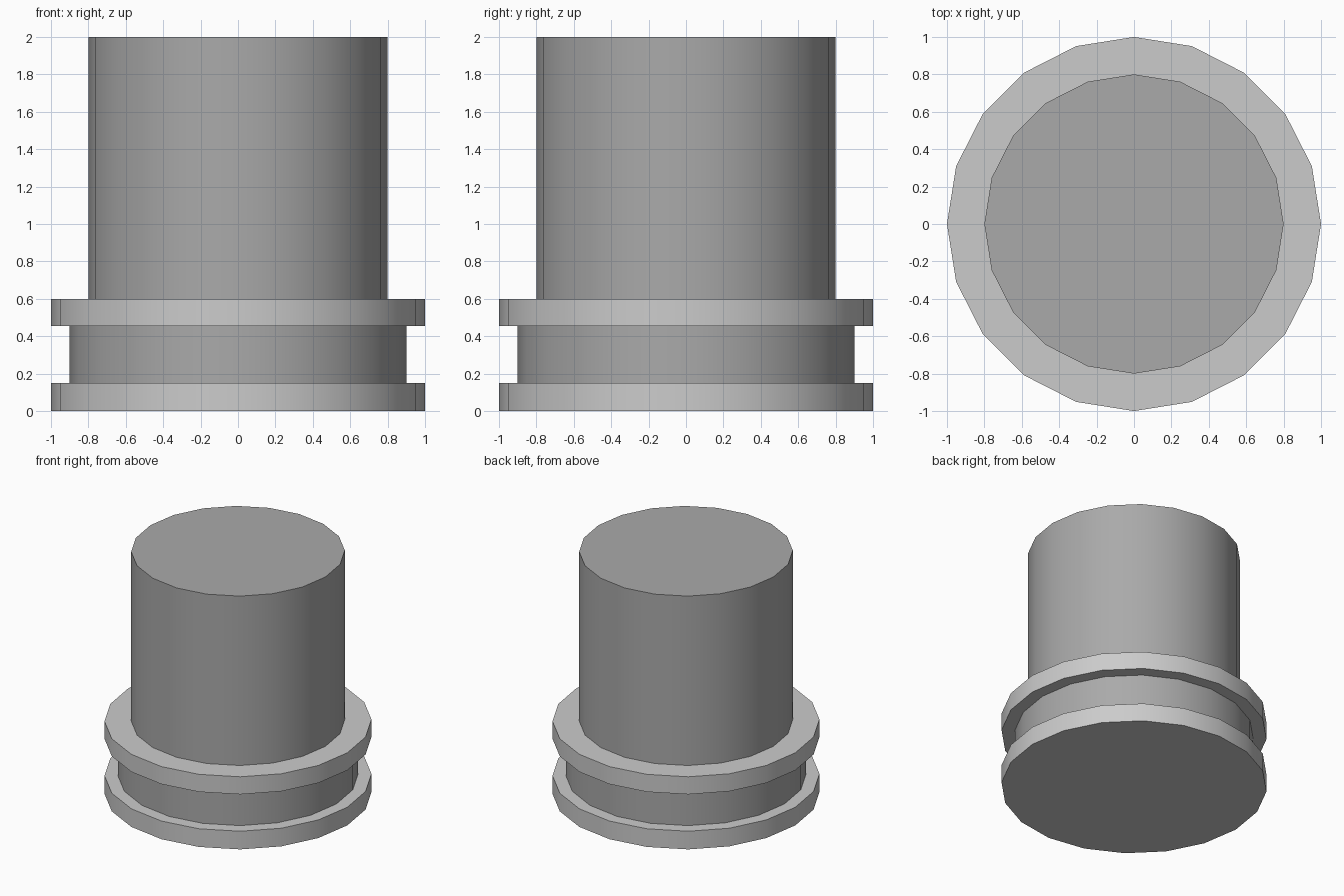
import bpy
from math import radians

if "Cube" in bpy.data.objects:
    bpy.data.objects.remove(bpy.data.objects["Cube"])

SIDES = 20


def grey(name, value):
    mat = bpy.data.materials.new(name)
    mat.diffuse_color = (value, value, value, 1)
    mat.use_nodes = True
    mat.node_tree.nodes["Principled BSDF"].inputs["Base Color"].default_value = mat.diffuse_color
    return mat


light = grey("light_grey", 0.8)
dark = grey("dark_grey", 0.4)


def disc(name, radius, bottom, top, mat):
    # Rotated so that vertices fall on the x and y axes
    bpy.ops.mesh.primitive_cylinder_add(
        vertices=SIDES, radius=radius, depth=top - bottom,
        location=(0, 0, (bottom + top) / 2))
    obj = bpy.context.object
    obj.name = name
    obj.data.materials.append(mat)
    bpy.ops.object.shade_smooth_by_angle(angle=radians(30))
    return obj


# Base flange, recessed neck, upper flange and tall body
disc("base_flange", 1.0, 0.0, 0.15, light)
disc("neck", 0.9, 0.15, 0.455, dark)
disc("upper_flange", 1.0, 0.455, 0.6, light)
disc("body", 0.8, 0.6, 2.0, dark)
